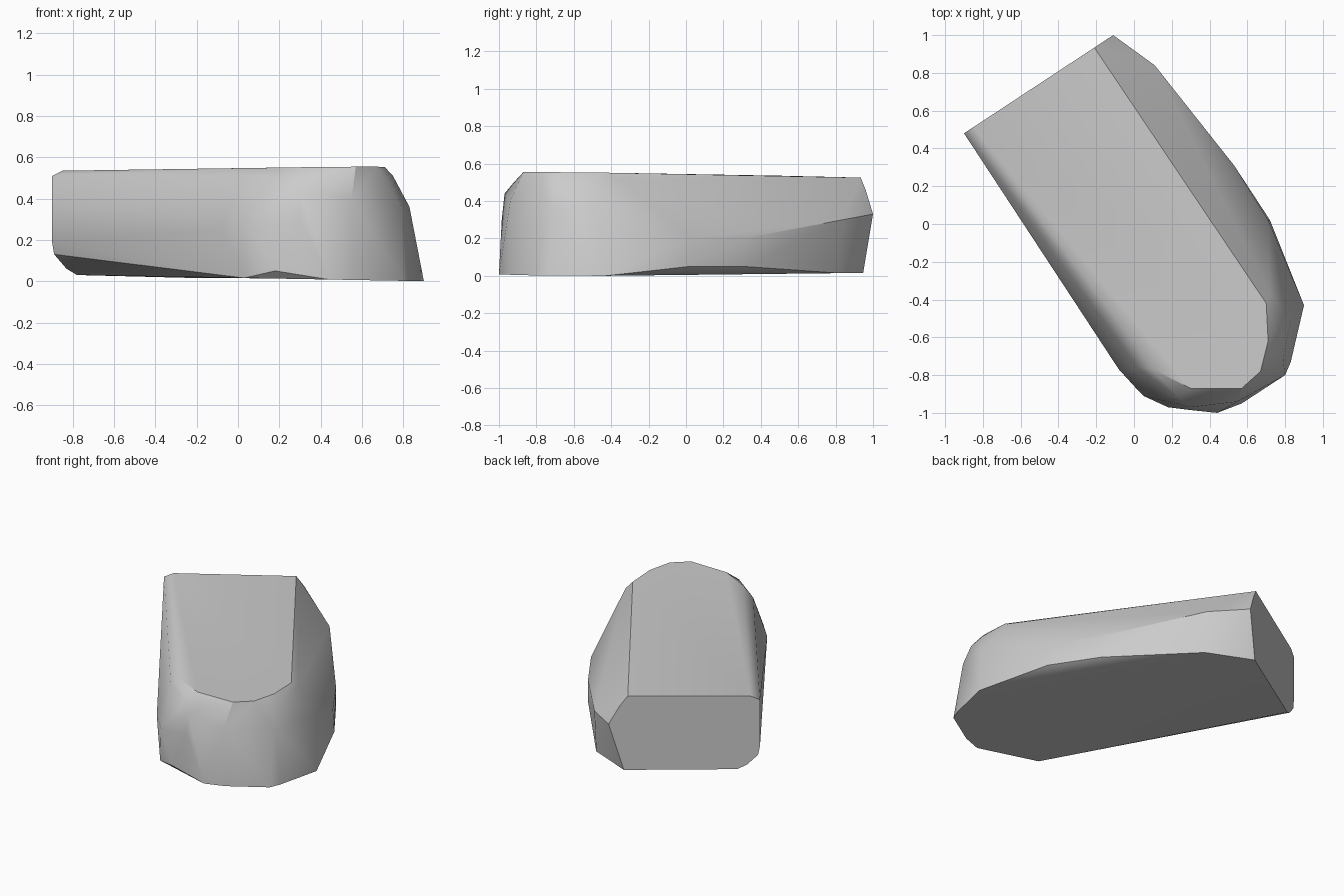
import bpy
import bmesh
import math

default_cube = bpy.data.objects.get("Cube")
if default_cube:
    bpy.data.objects.remove(default_cube, do_unlink=True)


def end_point(x, z):
    """Point on the flat vertical end, which runs diagonally."""
    return (x, 0.48 + 0.658 * (x + 0.9), z)


def base_point(x, y):
    """Point on the slightly tilted underside."""
    return (x, y, 0.018 * (0.9 - x))


def crown_point(x, y):
    """Point on the nearly level top."""
    return (x, y, 0.54 + 0.01 * (x - y))


def make_material(name, colour):
    material = bpy.data.materials.new(name)
    material.use_nodes = True
    material.diffuse_color = colour
    shader = material.node_tree.nodes["Principled BSDF"]
    shader.inputs["Base Color"].default_value = colour
    return material


# Flat end: rounded lower corner on one side, pointed edge on the other
flat_end = [end_point(x, z) for x, z in (
    (-.85, .535), (-.9, .51), (-.9, .19), (-.89, .13), (-.83, .06), (-.78, .03),
    (-.19, .015), (-.11, .33), (-.17, .46), (-.21, .525))]

# Underside outline
underside = [base_point(x, y) for x, y in (
    (.11, .82), (.9, -.43), (.83, -.73), (.8, -.8),
    (.57, -.95), (.44, -1), (.03, -.89))]

# Lifted lower edge and bulging walls
walls = [
    (.53, .31, .05), (.72, .02, .05), (.18, -.97, .05),
    (.11, .84, .3), (.53, .31, .2), (.71, .02, .2),
    (.83, -.5, .36), (.79, -.72, .36), (.55, -.94, .4), (.3, -.97, .44),
    (.3, -.985, .3), (.05, -.91, .25), (-.08, -.77, .25)]

# Softened shoulder around the rounded end
shoulder = [
    (.72, -.37, .52), (.75, -.57, .51), (.74, -.7, .5),
    (.24, -.92, .5), (.02, -.76, .495)]

# Top outline
crown = [crown_point(x, y) for x, y in (
    (.7, -.42), (.71, -.62), (.67, -.78), (.57, -.87), (.3, -.87), (.1, -.77))]

# Wrap all outlines in one convex skin
bm = bmesh.new()
for position in flat_end + underside + walls + shoulder + crown:
    bm.verts.new(position)
hull = bmesh.ops.convex_hull(bm, input=bm.verts[:])
unused = {v for v in hull["geom_interior"] + hull["geom_unused"]
          if isinstance(v, bmesh.types.BMVert)}
bmesh.ops.delete(bm, geom=list(unused), context="VERTS")
bmesh.ops.dissolve_limit(bm, angle_limit=math.radians(2),
                         verts=bm.verts[:], edges=bm.edges[:])
bmesh.ops.recalc_face_normals(bm, faces=bm.faces[:])

mesh = bpy.data.meshes.new("rounded_block")
bm.to_mesh(mesh)
bm.free()
block = bpy.data.objects.new("rounded_block", mesh)
bpy.context.collection.objects.link(block)
mesh.materials.append(make_material("plain grey", (0.6, 0.6, 0.6, 1)))

# Smooth walls with crisp rims
bpy.ops.object.select_all(action="DESELECT")
block.select_set(True)
bpy.context.view_layer.objects.active = block
bpy.ops.object.shade_smooth_by_angle(angle=math.radians(30))
